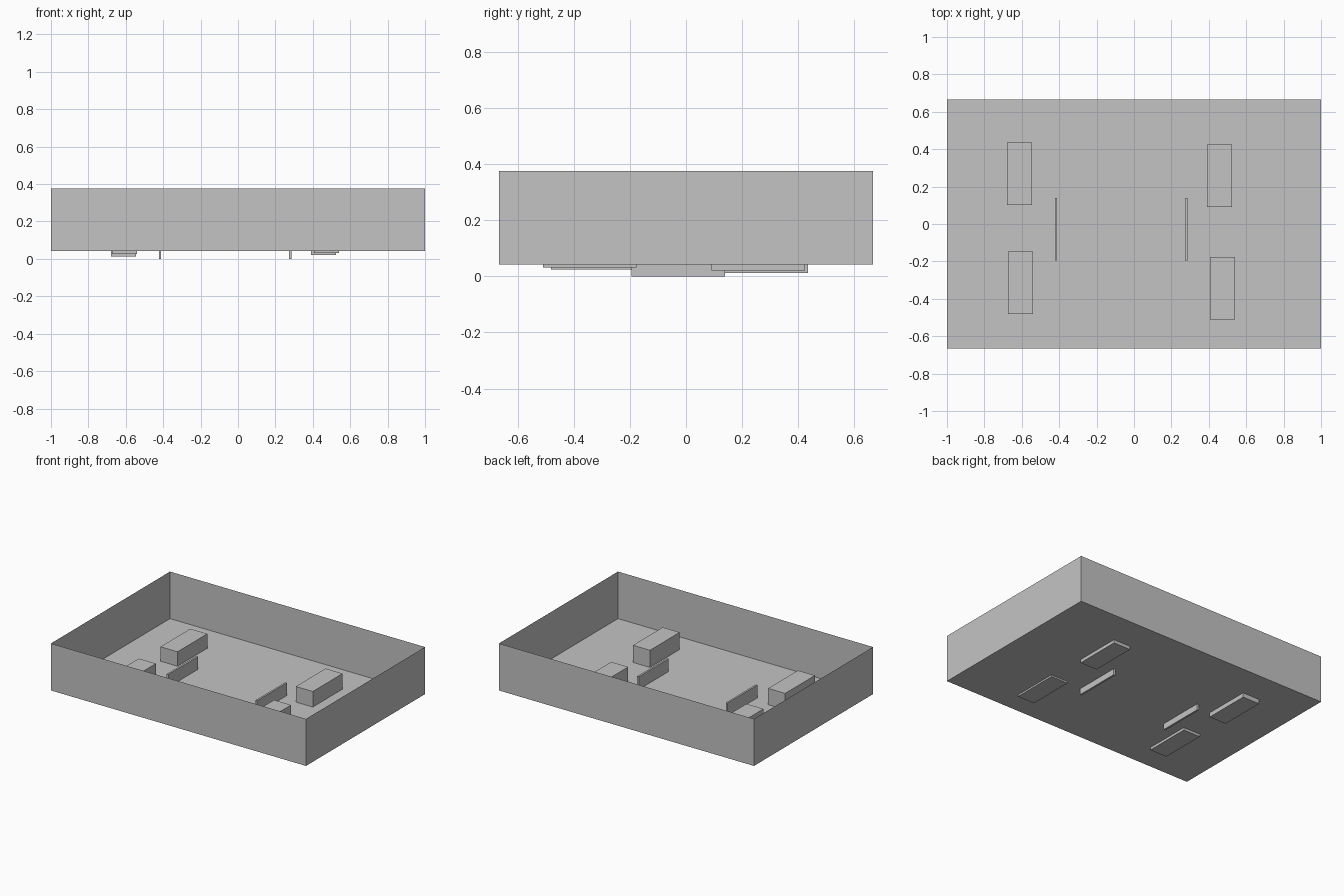
import bpy, bmesh
from mathutils import Matrix, Vector

if "Cube" in bpy.data.objects:
    bpy.data.objects.remove(bpy.data.objects["Cube"])

grey = bpy.data.materials.new("grey")
grey.diffuse_color = (0.55, 0.55, 0.55, 1)
grey.use_nodes = True
grey.node_tree.nodes["Principled BSDF"].inputs["Base Color"].default_value = grey.diffuse_color


def box(name, centre, size, open_top=False):
    """Flat-shaded box, optionally without its top face."""
    bm = bmesh.new()
    bmesh.ops.create_cube(bm, size=1, matrix=Matrix.Translation(Vector(centre)) @ Matrix.Diagonal((*size, 1)))
    if open_top:
        top = [f for f in bm.faces if f.normal.z > 0.9]
        bmesh.ops.delete(bm, geom=top, context='FACES_ONLY')
    mesh = bpy.data.meshes.new(name)
    bm.to_mesh(mesh)
    bm.free()
    mesh.materials.append(grey)
    ob = bpy.data.objects.new(name, mesh)
    bpy.context.collection.objects.link(ob)
    return ob


# Open tray: thin floor and four walls
H = 0.1333
box("tray", (0, 0, 0.2095), (2, 1.3333, 0.3333), open_top=True)

# Four blocks sunk through the floor: x, y, bottom z
blocks = {
    "block_back_left": (-0.612, 0.268, 0.012),
    "block_back_right": (0.456, 0.258, 0.020),
    "block_front_left": (-0.607, -0.315, 0.025),
    "block_front_right": (0.473, -0.343, 0.031),
}
for name, (x, y, z) in blocks.items():
    box(name, (x, y, z + H / 2), (H, 0.3333, H))

# Two thin upright dividers
for name, x in (("divider_left", -0.417), ("divider_right", 0.279)):
    box(name, (x, -0.028, H / 2), (0.0133, 0.3333, H))
